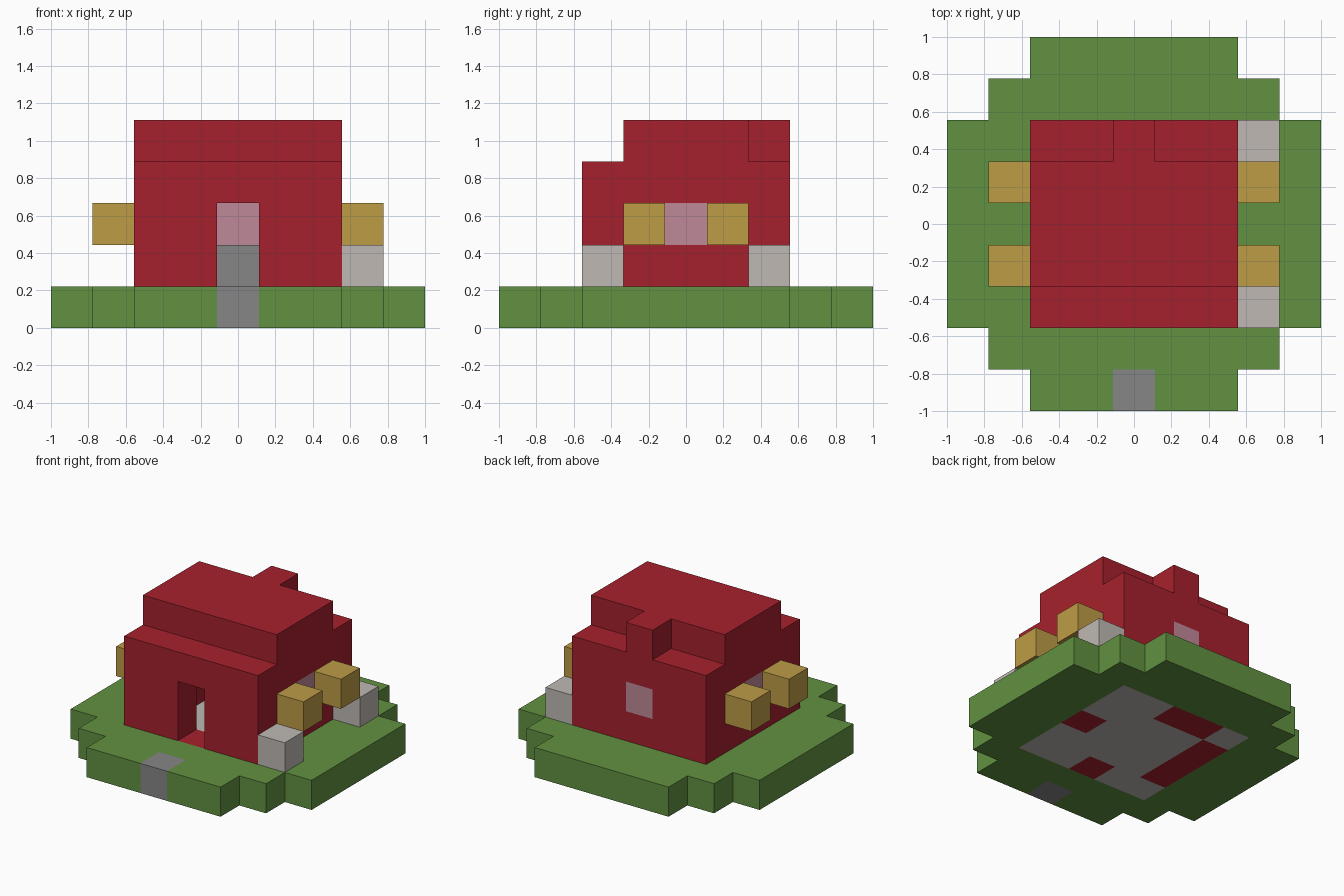
import bpy
import bmesh
import math
from itertools import product
from mathutils import Vector

cube = bpy.data.objects.get("Cube")
if cube:
    bpy.data.objects.remove(cube, do_unlink=True)

UNIT = 2 / 9  # edge of one block


def linear(c):
    c /= 255
    return c / 12.92 if c <= 0.04045 else ((c + 0.055) / 1.055) ** 2.4


def material(name, r, g, b):
    mat = bpy.data.materials.new(name)
    mat.use_nodes = True
    colour = (linear(r), linear(g), linear(b), 1)
    mat.diffuse_color = colour
    mat.node_tree.nodes["Principled BSDF"].inputs["Base Color"].default_value = colour
    return mat


red = material("brick red", 166, 33, 45)
green = material("grass green", 97, 145, 65)
gold = material("gold", 190, 156, 70)
pale = material("pale stone", 191, 185, 179)
grey = material("path grey", 134, 134, 134)
pink = material("window pink", 191, 137, 153)


def box(x0, x1, y0, y1, z0, z1):
    """All blocks in an inclusive range; x and y count from the centre."""
    return set(product(range(x0, x1 + 1), range(y0, y1 + 1), range(z0, z1 + 1)))


def blocks(name, cells, mat):
    """Join blocks into one mesh that keeps only the outer faces."""
    bm = bmesh.new()
    for cell in cells:
        centre = Vector(cell) + Vector((0, 0, 0.5))
        for axis, sign in product(range(3), (-1, 1)):
            n = Vector((0, 0, 0))
            n[axis] = sign
            if tuple(int(a + b) for a, b in zip(cell, n)) in cells:
                continue
            u = Vector((0, 0, 0))
            u[(axis + 1) % 3] = 0.5
            v = n.cross(u)
            mid = centre + n / 2
            corners = (mid - u - v, mid + u - v, mid + u + v, mid - u + v)
            bm.faces.new([bm.verts.new(p * UNIT) for p in corners])
    bmesh.ops.remove_doubles(bm, verts=bm.verts, dist=0.001)
    bmesh.ops.dissolve_limit(bm, angle_limit=math.radians(1),
                             verts=bm.verts, edges=bm.edges)
    mesh = bpy.data.meshes.new(name)
    bm.to_mesh(mesh)
    bm.free()
    mesh.materials.append(mat)
    obj = bpy.data.objects.new(name, mesh)
    bpy.context.collection.objects.link(obj)


# Stepped lawn with a path block at the front edge
floor = box(-2, 2, -2, 2, 0, 0)
path = {(0, -4, 0)}
lawn = box(-4, 4, -2, 2, 0, 0) | box(-3, 3, -3, 3, 0, 0) | box(-2, 2, -4, 4, 0, 0)
blocks("lawn", lawn - floor - path, green)
blocks("path", path, grey)

# Stone floor with red blocks under parts of the walls
footing = {(2, 0, 0), (0, -2, 0)} | box(-1, 0, 2, 2, 0, 0) | box(-2, -2, -1, 1, 0, 0)
blocks("stone_floor", floor - footing, pale)
blocks("red_footing", footing, red)

# Hollow house with doorway, set-back roof and chimney
windows = {"left_window": (2, 0, 2), "right_window": (-2, 0, 2), "back_window": (0, 2, 2)}
house = box(-2, 2, -2, 2, 1, 3) - box(-1, 1, -1, 1, 1, 2)
house -= box(0, 0, -2, -2, 1, 2) | set(windows.values())
house |= box(-2, 2, -1, 1, 4, 4) | {(0, 2, 4)}
blocks("house", house, red)
for name, cell in windows.items():
    blocks(name, {cell}, pink)

# Block standing inside against the back wall
blocks("hearth", {(0, 1, 1)}, grey)

# Gold blocks beside the side windows
for side, x in (("left", 3), ("right", -3)):
    for end, y in (("front", -1), ("back", 1)):
        blocks(f"{side}_{end}_gold_block", {(x, y, 2)}, gold)

# Pale stones at the corners of the left wall
for end, y in (("front", -2), ("back", 2)):
    blocks(f"{end}_stone", {(3, y, 1)}, pale)
